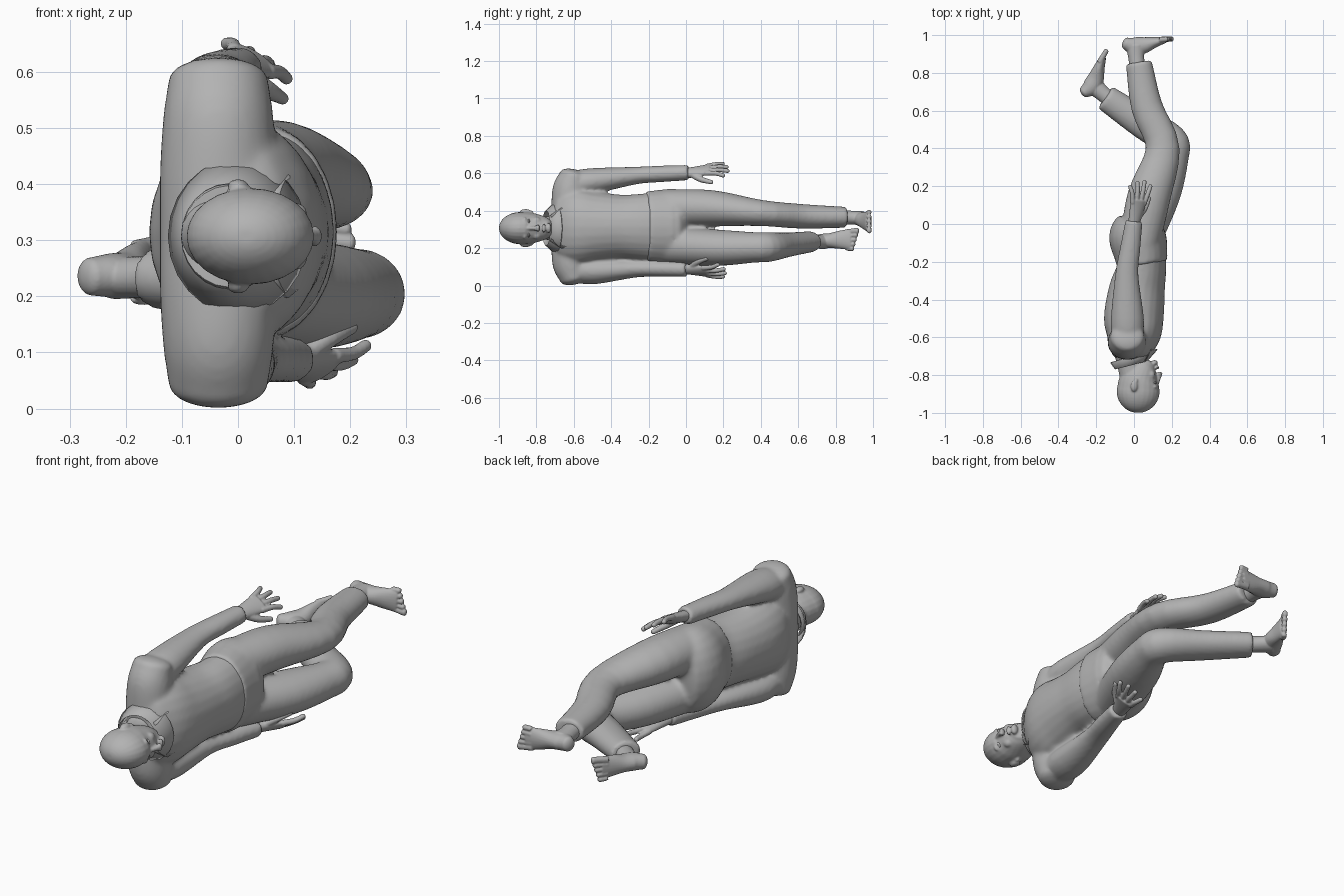
import bpy
import bmesh
from math import sin, cos, pi, tau
from mathutils import Vector

if "Cube" in bpy.data.objects:
    bpy.data.objects.remove(bpy.data.objects["Cube"], do_unlink=True)

clay = bpy.data.materials.new("clay_grey")
clay.use_nodes = True
clay.diffuse_color = (0.45, 0.45, 0.45, 1)
clay.node_tree.nodes["Principled BSDF"].inputs["Base Color"].default_value = clay.diffuse_color

MID = 0.315           # height of the body's centre line
HEAD = 0.307          # height of the head's centre line
LATERAL = Vector((0, 0, 1))
SIDES = 24


def select(objects):
    bpy.ops.object.select_all(action='DESELECT')
    for obj in objects:
        obj.select_set(True)
    bpy.context.view_layer.objects.active = objects[0]


def finish(name, bm, angle=50):
    """Turn a bmesh into a named, smooth shaded object."""
    bmesh.ops.recalc_face_normals(bm, faces=bm.faces)
    mesh = bpy.data.meshes.new(name)
    bm.to_mesh(mesh)
    bm.free()
    mesh.materials.append(clay)
    obj = bpy.data.objects.new(name, mesh)
    bpy.context.collection.objects.link(obj)
    select([obj])
    bpy.ops.object.shade_smooth_by_angle(angle=angle * pi / 180)
    return obj


def blend(name, parts, voxel=.01, rounds=6):
    """Join overlapping closed parts into one softly blended skin."""
    select(parts)
    bpy.ops.object.join()
    skin = parts[0]
    skin.name = name
    remesh = skin.modifiers.new("skin", 'REMESH')
    remesh.mode = 'VOXEL'
    remesh.voxel_size = voxel
    remesh.use_smooth_shade = True
    smooth = skin.modifiers.new("soften", 'SMOOTH')
    smooth.factor = .5
    smooth.iterations = rounds


def spline(keys, steps):
    """Smooth interpolation through every key row."""
    rows = [Vector(k) for k in keys]
    rows = [rows[0] * 2 - rows[1]] + rows + [rows[-1] * 2 - rows[-2]]
    out = []
    for a, b, c, d in zip(rows, rows[1:], rows[2:], rows[3:]):
        for i in range(steps):
            t = i / steps
            out.append(b + (c - a) * (t / 2) + (a * 2 - b * 5 + c * 4 - d) * (t * t / 2)
                       + (b * 3 - a - c * 3 + d) * (t ** 3 / 2))
    return out + [rows[-2]]


def tube(name, keys, hint=LATERAL, dome=(0, 0), sides=SIDES):
    """Loft of ellipses; each key is x, y, z, radius along hint, radius across."""
    rows = spline(keys, 4)
    rings = []
    for i, row in enumerate(rows):
        ahead, behind = rows[min(i + 1, len(rows) - 1)], rows[max(i - 1, 0)]
        tangent = Vector((ahead - behind)[:3]).normalized()
        side = (hint - tangent * hint.dot(tangent)).normalized()
        rings.append([Vector(row[:3]), side * row[3], tangent.cross(side) * row[4], tangent])

    # rounded ends
    def cap(ring, height):
        centre, a, b, tangent = ring
        angles = [k * pi / 20 for k in range(1, 10)]
        return [[centre + tangent * height * sin(t), a * cos(t), b * cos(t), tangent] for t in angles]
    if dome[0]:
        rings = cap(rings[0], -dome[0])[::-1] + rings
    if dome[1]:
        rings += cap(rings[-1], dome[1])

    bm = bmesh.new()
    loops = [[bm.verts.new(c + a * cos(tau * k / sides) + b * sin(tau * k / sides))
              for k in range(sides)] for c, a, b, _ in rings]
    for low, high in zip(loops, loops[1:]):
        for k in range(sides):
            n = (k + 1) % sides
            bm.faces.new((low[k], low[n], high[n], high[k]))
    bm.faces.new(loops[0])
    bm.faces.new(loops[-1])
    return finish(name, bm)


def blob(name, place, size):
    """Ellipsoid."""
    bm = bmesh.new()
    bmesh.ops.create_uvsphere(bm, u_segments=16, v_segments=10, radius=1)
    bmesh.ops.scale(bm, vec=size, verts=bm.verts)
    bmesh.ops.translate(bm, vec=place, verts=bm.verts)
    return finish(name, bm)


def trunk(name, profile, z=MID, **options):
    """Loft along y from rows of y, centre x, half width, half depth."""
    return tube(name, [(x, y, z, w, d) for y, x, w, d in profile], **options)


def hand(name, wrist, along, thumbward, palm, size=1.14):
    """Palm, four spread fingers and a thumb."""
    o, u, w = Vector(wrist), Vector(along).normalized(), Vector(thumbward)
    w = (w - u * w.dot(u)).normalized()
    n = u.cross(w) * palm

    def key(s, t, drop, a, b):
        return (*(o + (u * s + w * t + n * drop) * size), a * size, b * size)
    parts = [tube(name, [key(-.03, 0, 0, .026, .022), key(.03, 0, .002, .034, .021),
                         key(.1, 0, 0, .043, .015)], w, (0, .008))]
    for t, length in ((.031, .09), (.01, .108), (-.011, .1), (-.031, .077)):
        parts.append(tube("finger", [key(.085, t, 0, .0125, .0125), key(.09 + length / 2, t * 1.35, .003, .011, .011),
                                     key(.08 + length, t * 1.75, .014, .01, .01)], w, (0, .009), 10))
    parts.append(tube("thumb", [key(.02, .015, .006, .018, .016), key(.06, .05, .018, .014, .014),
                                key(.11, .07, .03, .011, .01)], w, (0, .009), 10))
    blend(name, parts, .004, 2)


def foot(name, heel, along, down, inner, ankle):
    """Bare foot with five toes; inner is the lateral sign of the big toe."""
    o, u, d = Vector(heel), Vector(along).normalized(), Vector(down).normalized()
    w = u.cross(d).normalized()
    w *= inner if w.z > 0 else -inner

    def key(s, t, height, wide):
        return (*(o + u * s + w * t - d * height / 2), wide, height / 2)
    parts = [tube(name, [key(.008, 0, .065, .034), key(.05, 0, .095, .039), key(.1, 0, .088, .04),
                         key(.155, .002, .06, .049), key(.212, .002, .035, .055)], w, (.02, .01)),
             tube("ankle", [(*p, *r) for p, r in zip(ankle, ((.04, .044), (.037, .042), (.038, .052)))])]
    for i in range(5):
        t, r, reach = .04 - .021 * i, (.017 if i == 0 else .0125), .254 - .009 * i
        parts.append(tube("toe", [key(.185, t, .03, r), key(reach - .025, t * 1.1, .029, r * .9),
                                  key(reach, t * 1.12, .027, r)], w, (0, .01), 10))
    blend(name, parts, .004, 2)


# head, neck and face
face = [
    trunk("head", [(-.885, .022, .086, .114), (-.83, .027, .083, .105), (-.78, .046, .07, .084),
                   (-.75, .062, .057, .064), (-.732, .075, .041, .045)], HEAD, dome=(.115, .012)),
    tube("neck", [(.0, -.82, HEAD, .063, .073), (-.02, -.73, HEAD, .063, .071),
                  (-.035, -.65, MID, .08, .08)]),
    tube("nose", [(.122, -.85, HEAD, .009, .008), (.132, -.81, HEAD, .012, .012),
                  (.137, -.79, HEAD, .019, .014)], dome=(.004, .008)),
    blob("lips", (.122, -.76, HEAD), (.012, .009, .025)),
    blob("chin", (.108, -.735, HEAD), (.018, .015, .026))]
for s in (-1, 1):
    face += [blob("brow", (.109, -.862, HEAD + s * .032), (.016, .01, .028)),
             blob("cheek", (.09, -.8, HEAD + s * .038), (.022, .026, .022)),
             blob("ear", (.0, -.858, HEAD + s * .089), (.019, .03, .013)),
             blob("ear_lobe", (.01, -.832, HEAD + s * .084), (.011, .016, .011))]
    side = "left" if s < 0 else "right"
    blob(side + "_eye", (.107, -.841, HEAD + s * .034), (.0135, .007, .015))
blend("head", face, .005, 4)

# collar band, lower at the front, with two pointed flaps
bm = bmesh.new()
bands = [[bm.verts.new((x + r * cos(tau * k / SIDES), y + dip * cos(tau * k / SIDES),
                        HEAD + w * sin(tau * k / SIDES))) for k in range(SIDES)]
         for y, x, r, w, dip in ((-.7, -.02, .08, .088, .03), (-.748, -.015, .086, .094, .022),
                                 (-.7, .0, .125, .138, .035))]
for a, b in zip(bands, bands[1:]):
    for k in range(SIDES):
        bm.faces.new((a[k - 1], a[k], b[k], b[k - 1]))
finish("collar", bm, 35).modifiers.new("thickness", 'SOLIDIFY').thickness = .006
for label, s in (("left", -1), ("right", 1)):
    bm = bmesh.new()
    outline = ((.07, -.71, .025), (.06, -.725, .07), (.09, -.665, .11),
               (.124, -.6, .08), (.12, -.64, .025))
    bm.faces.new([bm.verts.new((x, y, HEAD + s * z)) for x, y, z in outline])
    flap = finish(label + "_collar_flap", bm)
    flap.modifiers.new("thickness", 'SOLIDIFY').thickness = .008

# shirt: body, shoulder yoke and sleeves in one skin
yoke = [(-.03, -.625, 0, .092, .11), (-.035, -.625, .1, .095, .105),
        (-.035, -.615, .2, .098, .099), (-.035, -.597, .272, .079, .089)]
yoke = [(x, y, MID - z, a, b) for x, y, z, a, b in yoke[:0:-1]] + \
       [(x, y, MID + z, a, b) for x, y, z, a, b in yoke]
shirt = [
    trunk("shirt", [(-.715, -.03, .1, .075), (-.685, -.026, .165, .1), (-.64, -.015, .2, .126),
                    (-.57, -.003, .205, .15), (-.48, .0, .188, .158), (-.35, .016, .171, .149),
                    (-.25, .038, .175, .133), (-.165, .043, .184, .128)]),
    tube("yoke", yoke, Vector((0, 1, 0)), (.038, .034))]
sleeve = ((.072, .082), (.07, .088), (.047, .062), (.044, .054), (.041, .046))
for path in (
        ((-.035, -.6, .54), (-.035, -.5, .558), (-.038, -.27, .588), (-.02, -.13, .597), (.0, .015, .604)),
        ((-.032, -.59, .085), (-.022, -.48, .078), (.012, -.27, .09), (.055, -.13, .09), (.095, .005, .087))):
    shirt.append(tube("sleeve", [(*p, *r) for p, r in zip(path, sleeve)]))
blend("shirt", shirt)

# trousers: seat and legs in one skin
hip, thigh, shin, hem = (.1, .106), (.097, .115), (.066, .084), (.056, .07)
blend("trousers", [
    trunk("seat", [(-.215, .045, .188, .134), (-.15, .035, .196, .143), (-.07, .022, .203, .154),
                   (-.01, .037, .192, .138)], dome=(0, .04)),
    tube("right_leg", [(.03, -.1, .415, *hip), (.078, .14, .413, *thigh),
                       (.152, .4, .388, .07, .09), (.068, .62, .37, *shin),
                       (.025, .857, .365, *hem)]),
    tube("left_leg", [(.03, -.1, .215, *hip), (.135, .17, .202, *thigh), (.203, .36, .204, .082, .088),
                      (.194, .44, .206, .08, .09), (.04, .54, .218, *shin),
                      (-.152, .67, .235, *hem)])], rounds=9)

# bare feet
foot("right_foot", (-.05, .988, .36), (.995, .02, -.08), (-.02, 1, 0), -1,
     ((.02, .82, .365), (.012, .88, .363), (.008, .945, .36)))
foot("left_foot", (-.293, .71, .235), (.53, .84, .05), (-.84, .53, 0), 1,
     ((-.11, .645, .232), (-.165, .69, .234), (-.222, .74, .233)))

# hands
hand("right_hand", (.003, .015, .604), (.2, .95, .15), (.85, 0, -.5), 1)
hand("left_hand", (.1, .015, .085), (.45, .89, -.1), (.75, -.4, .55), -1)
